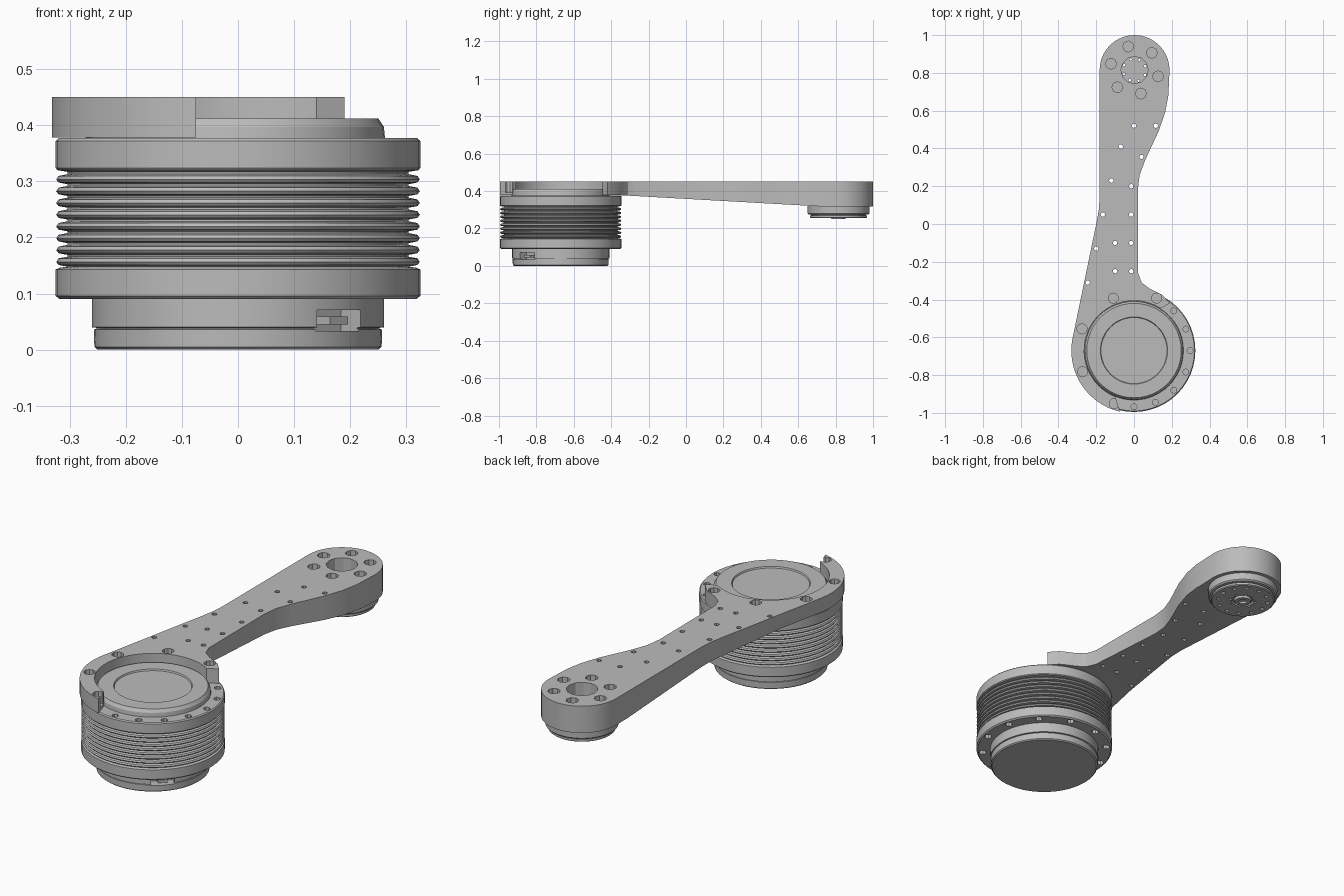
import bpy
import bmesh
from math import cos, sin, pi, radians
from mathutils import Matrix, Vector

if "Cube" in bpy.data.objects:
    bpy.data.objects.remove(bpy.data.objects["Cube"])

grey = bpy.data.materials.new("machined grey")
grey.use_nodes = True
colour = (0.5, 0.5, 0.5, 1)
grey.diffuse_color = colour
grey.node_tree.nodes["Principled BSDF"].inputs["Base Color"].default_value = colour

MOTOR = Vector((0, -0.67, 0))
TIP = Vector((0.003, 0.815, 0))


def finish(name, bm):
    bmesh.ops.recalc_face_normals(bm, faces=bm.faces)
    mesh = bpy.data.meshes.new(name)
    bm.to_mesh(mesh)
    bm.free()
    mesh.materials.append(grey)
    obj = bpy.data.objects.new(name, mesh)
    bpy.context.collection.objects.link(obj)
    return obj


def lathe(name, profile, centre, steps=48):
    """Spin a closed (radius, z) profile that starts and ends on the axis."""
    bm = bmesh.new()
    verts = [bm.verts.new((r, 0, z)) for r, z in profile]
    edges = [bm.edges.new(pair) for pair in zip(verts, verts[1:])]
    bmesh.ops.spin(bm, geom=verts + edges, axis=(0, 0, 1), cent=(0, 0, 0),
                   angle=2 * pi, steps=steps)
    bmesh.ops.remove_doubles(bm, verts=bm.verts, dist=1e-4)
    bmesh.ops.translate(bm, verts=bm.verts, vec=centre)
    return finish(name, bm)


def prism(name, points, offset):
    bm = bmesh.new()
    face = bm.faces.new([bm.verts.new(p) for p in points])
    made = bmesh.ops.extrude_face_region(bm, geom=[face])["geom"]
    moved = [v for v in made if isinstance(v, bmesh.types.BMVert)]
    bmesh.ops.translate(bm, verts=moved, vec=offset)
    return finish(name, bm)


def drills(holes, sides=10):
    """One cutter made of upright drills: (x, y, radius, z low, z high)."""
    bm = bmesh.new()
    for x, y, r, low, high in holes:
        bmesh.ops.create_cone(bm, cap_ends=True, segments=sides, radius1=r,
                              radius2=r, depth=high - low,
                              matrix=Matrix.Translation((x, y, (low + high) / 2)))
    return finish("cutter", bm)


def cut(obj, cutter):
    mod = obj.modifiers.new("cut", 'BOOLEAN')
    mod.operation, mod.solver, mod.object = 'DIFFERENCE', 'EXACT', cutter
    cutter.hide_render = True
    graph = bpy.context.evaluated_depsgraph_get()
    obj.data = bpy.data.meshes.new_from_object(obj.evaluated_get(graph))
    obj.modifiers.clear()
    bpy.data.objects.remove(cutter)


def arc(centre, r, start, end, n):
    angles = [radians(start + (end - start) * i / n) for i in range(n + 1)]
    return [(centre.x + r * cos(a), centre.y + r * sin(a)) for a in angles]


def bolt_circle(centre, r, count, size, low, high, start=0):
    return [(x, y, size, low, high)
            for x, y in arc(centre, r, start, start + 360, count)[:-1]]


# Motor body with flanges, cooling fins and raised rotor rim
profile = [(0, 0.09), (0.318, 0.09), (0.325, 0.096), (0.325, 0.143), (0.318, 0.146)]
FINS = 8
pitch = 0.168 / FINS
for i in range(FINS):
    z = 0.148 + i * pitch
    profile += [(0.304, z), (0.32, z + 0.003), (0.324, z + pitch * 0.4),
                (0.32, z + pitch * 0.7), (0.304, z + pitch * 0.85)]
profile += [(0.304, 0.317), (0.322, 0.32), (0.325, 0.324), (0.325, 0.372),
            (0.32, 0.377), (0.262, 0.377), (0.26, 0.397), (0.25, 0.412),
            (0.178, 0.412), (0.175, 0.405), (0, 0.405)]
motor = lathe("motor_body", profile, MOTOR)
rim = bolt_circle(MOTOR, 0.297, 16, 0.016, 0.355, 0.39, 0)
rim += bolt_circle(MOTOR, 0.297, 12, 0.018, 0.08, 0.112, 15)
cut(motor, drills(rim, 8))

# Motor base, split by a thin seam
base = lathe("motor_base", [(0, 0), (0.25, 0), (0.256, 0.005), (0.257, 0.036),
                            (0.252, 0.037), (0.252, 0.039), (0.26, 0.04),
                            (0.26, 0.092), (0, 0.092)], MOTOR)

# Connector socket with its plug pin on the front left of the base
turn = Matrix.Translation(MOTOR) @ Matrix.Rotation(radians(-45), 4, 'Z')


def turned_box(name, x, z, size):
    bm = bmesh.new()
    bmesh.ops.create_cube(bm, size=1, matrix=turn @ Matrix.Translation((x, 0, z))
                          @ Matrix.Diagonal((*size, 1)))
    return finish(name, bm)


cut(base, turned_box("cutter", 0.25, 0.052, (0.09, 0.11, 0.038)))
turned_box("connector_pin", 0.23, 0.052, (0.05, 0.045, 0.014))

# Arm outline: right edge, rounded tip, left edge, then the open clamp ring
outline = [(0.19, -0.42), (0.15, -0.375), (0.08, -0.34), (0.04, -0.31),
           (0.022, -0.26), (0.02, 0.18), (0.03, 0.26), (0.06, 0.34),
           (0.13, 0.49), (0.165, 0.59), (0.182, 0.68)]
outline += arc(TIP, 0.185, 0, 180, 20)
outline += [(-0.182, 0.14), (-0.187, 0.07), (-0.2, 0.0)]
outline += arc(MOTOR, 0.332, 170, 257, 14)
outline += arc(MOTOR, 0.264, 248, 58, 26)
arm = prism("arm", [(x, y, 0.25) for x, y in outline], (0, 0, 0.2))

# Tapered underside
under = [(-1.2, 0.2), (1.2, 0.2), (1.2, 0.315), (0.72, 0.318),
         (-0.35, 0.378), (-1.2, 0.378)]
cut(arm, prism("cutter", [(-1, y, z) for y, z in under], (2, 0, 0)))

# Arm holes: light through holes, clamp bolts, tip bolts and centre bore
small = [(0, 0.52), (0.115, 0.52), (-0.07, 0.41), (0.04, 0.355), (-0.12, 0.23),
         (-0.015, 0.2), (-0.165, 0.05), (-0.015, 0.05), (-0.1, -0.1),
         (-0.015, -0.1), (-0.2, -0.13), (-0.1, -0.25), (-0.015, -0.25),
         (-0.245, -0.31)]
cut(arm, drills([(x, y, 0.012, 0.2, 0.5) for x, y in small], 8))
clamp = [(-0.11, -0.393), (0.12, -0.393), (-0.275, -0.555), (-0.272, -0.782),
         (-0.105, -0.95)]
cut(arm, drills([(x, y, 0.027, 0.392, 0.5) for x, y in clamp]))
cut(arm, drills(bolt_circle(TIP, 0.129, 6, 0.029, 0.345, 0.5, 45), 8))
cut(arm, drills([(TIP.x, TIP.y, 0.072, 0.2, 0.5)], 12))

# Output bearing under the tip
bearing = lathe("output_bearing", [
    (0, 0.262), (0.018, 0.262), (0.02, 0.252), (0.038, 0.252), (0.042, 0.264),
    (0.05, 0.264), (0.054, 0.256), (0.148, 0.256), (0.153, 0.26), (0.153, 0.27),
    (0.146, 0.271), (0.146, 0.275), (0.16, 0.275), (0.166, 0.281), (0.166, 0.32),
    (0.08, 0.32), (0.08, 0.3), (0, 0.3)], TIP)
cut(bearing, drills(bolt_circle(TIP, 0.06, 8, 0.007, 0.2, 0.4, 20)
                    + bolt_circle(TIP, 0.12, 12, 0.01, 0.2, 0.275), 8))

# Smooth the curved walls and keep the machined edges crisp
bpy.ops.object.select_all(action='DESELECT')
for obj in (motor, base, arm, bearing):
    obj.select_set(True)
bpy.context.view_layer.objects.active = arm
bpy.ops.object.shade_smooth_by_angle(angle=radians(25))
